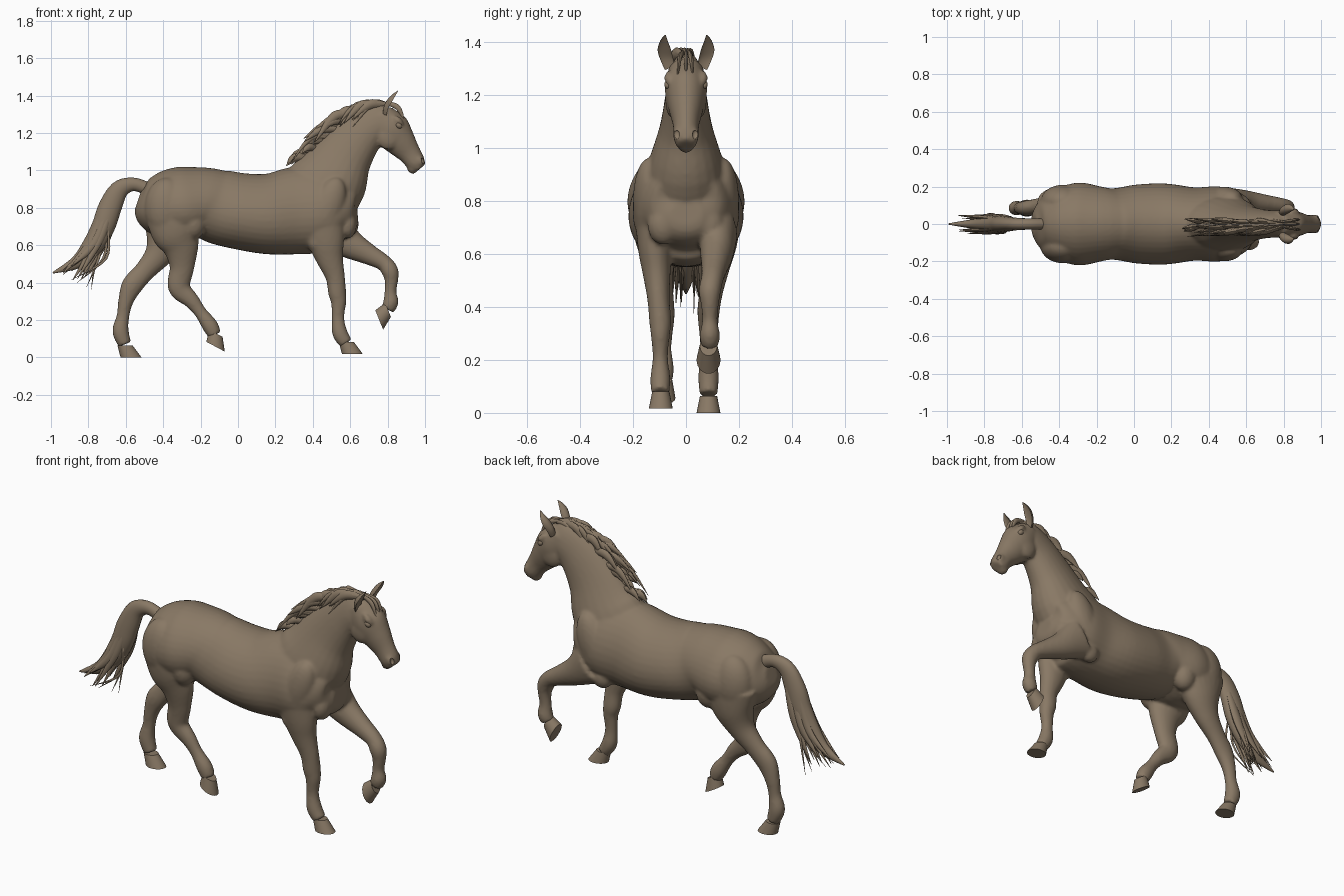
import bpy, bmesh, math, random
from mathutils import Matrix, Vector

random.seed(4)
cube = bpy.data.objects.get("Cube")
if cube:
    bpy.data.objects.remove(cube)

brown = bpy.data.materials.new("brown coat")
brown.use_nodes = True
brown.diffuse_color = (.25, .19, .13, 1)
brown.node_tree.nodes["Principled BSDF"].inputs["Base Color"].default_value = brown.diffuse_color


def finish(bm, name, angle=60):
    mesh = bpy.data.meshes.new(name)
    bm.to_mesh(mesh)
    bm.free()
    obj = bpy.data.objects.new(name, mesh)
    bpy.context.collection.objects.link(obj)
    mesh.materials.append(brown)
    bpy.ops.object.select_all(action='DESELECT')
    obj.select_set(True)
    bpy.context.view_layer.objects.active = obj
    bpy.ops.object.shade_smooth_by_angle(angle=math.radians(angle))
    return obj


def smooth_path(points, steps):
    """Catmull-Rom interpolation of stations (x, y, z, depth, width)."""
    p = [Vector(q) for q in points]
    p = [p[0]] + p + [p[-1]]
    result = []
    for a, b, c, d in zip(p, p[1:], p[2:], p[3:]):
        for i in range(steps):
            t = i / steps
            result.append(b + (c - a) * (t / 2) + (a * 2 - b * 5 + c * 4 - d) * (t * t / 2)
                          + (b * 3 - a - c * 3 + d) * (t ** 3 / 2))
    return result + [p[-1]]


def loft(bm, stations, sides=24, steps=5, egg=0, cup=0):
    """Skin elliptical rings along a path; egg narrows the top, cup hollows the underside."""
    path = smooth_path(stations, steps)
    centres = [Vector(p[:3]) for p in path]
    rings = []
    for i, p in enumerate(path):
        along = (centres[min(i + 1, len(path) - 1)] - centres[max(i - 1, 0)]).normalized()
        up = along.cross(Vector((0, 1, 0))).normalized()
        side = up.cross(along)
        ring = []
        for k in range(sides):
            s, c = math.sin(math.tau * k / sides), math.cos(math.tau * k / sides)
            depth = max(p[3], .001) * (1 - cup if s < 0 else 1)
            width = max(p[4], .001) * (1 - egg * s)
            ring.append(bm.verts.new(centres[i] + up * s * depth + side * c * width))
        rings.append(ring)
    for lower, upper in zip(rings, rings[1:]):
        for k in range(sides):
            j = (k + 1) % sides
            bm.faces.new((lower[k], lower[j], upper[j], upper[k]))
    bm.faces.new(rings[0][::-1])
    bm.faces.new(rings[-1])


def profile(bm, stations, y_start=0, y_end=0, **options):
    """Loft side-view stations (x, z, depth, width), drifting sideways along the way."""
    n = len(stations) - 1
    loft(bm, [(x, y_start + (y_end - y_start) * min(1, 2 * i / n), z, a, b)
              for i, (x, z, a, b) in enumerate(stations)], **options)


def ellipsoid(bm, centre, radii, pitch=0):
    matrix = (Matrix.Translation(centre) @ Matrix.Rotation(math.radians(pitch), 4, 'Y')
              @ Matrix.Diagonal((*radii, 1)))
    bmesh.ops.create_uvsphere(bm, u_segments=24, v_segments=16, radius=1, matrix=matrix)


def pair(bm, centre, radii, pitch=0):
    for side in (1, -1):
        ellipsoid(bm, (centre[0], side * centre[1], centre[2]), radii, pitch)


# Torso, neck and head
body = bmesh.new()
torso = [(-.535, .84, .05, .05), (-.5, .83, .125, .125), (-.42, .82, .175, .185),
         (-.3, .82, .2, .22), (-.18, .83, .185, .2), (-.1, .805, .2, .19),
         (.02, .78, .205, .21), (.17, .767, .217, .215), (.32, .785, .235, .195),
         (.45, .79, .23, .2), (.55, .78, .2, .175), (.61, .76, .13, .13), (.64, .76, .05, .06)]
neck = [(.38, .83, .2, .16), (.485, .935, .205, .145), (.57, 1.08, .155, .1),
        (.665, 1.2, .123, .078), (.75, 1.26, .11, .07), (.8, 1.27, .08, .06)]
head = [(.76, 1.3, .07, .065), (.815, 1.22, .103, .08), (.87, 1.15, .084, .066),
        (.917, 1.09, .062, .05), (.953, 1.038, .052, .047), (.975, 1.01, .034, .036)]
profile(body, torso, sides=36, egg=.12)
profile(body, neck, egg=.2)
profile(body, head)

# Legs
hind_right = [(-.34, .78, .16, .08), (-.33, .67, .135, .08), (-.305, .58, .095, .062),
              (-.3, .48, .066, .046), (-.315, .375, .06, .042), (-.25, .305, .043, .035),
              (-.2, .24, .034, .03), (-.15, .17, .043, .039), (-.125, .12, .036, .034)]
hind_left = [(-.36, .76, .16, .08), (-.38, .65, .12, .08), (-.425, .55, .076, .06),
             (-.5, .46, .056, .045), (-.565, .385, .057, .042), (-.6, .3, .041, .035),
             (-.615, .22, .034, .03), (-.628, .14, .044, .039), (-.605, .07, .036, .034)]
front_right = [(.44, .76, .13, .07), (.47, .62, .1, .063), (.49, .53, .074, .053),
               (.52, .43, .052, .042), (.53, .345, .048, .042), (.538, .295, .041, .036),
               (.535, .21, .033, .029), (.545, .13, .041, .038), (.578, .075, .036, .034)]
front_left = [(.5, .68, .12, .07), (.6, .605, .08, .063), (.7, .55, .056, .05),
              (.78, .505, .044, .042), (.813, .46, .045, .042), (.82, .41, .036, .034),
              (.815, .35, .032, .029), (.817, .295, .041, .038), (.8, .255, .035, .033)]
profile(body, hind_right, -.125, -.085)
profile(body, hind_left, .125, .085)
profile(body, front_right, -.125, -.097)
profile(body, front_left, .125, .09)

# Muscle masses, cheeks, brows and nostril wings
pair(body, (.48, .14, .8), (.085, .06, .17), 20)
pair(body, (.585, .085, .71), (.05, .06, .075))
pair(body, (.43, .13, .62), (.06, .045, .06))
pair(body, (-.38, .12, .8), (.12, .09, .16))
pair(body, (-.24, .135, .72), (.07, .065, .09))
pair(body, (.805, .048, 1.18), (.065, .03, .07))
pair(body, (.857, .064, 1.265), (.035, .018, .018), 45)
pair(body, (.97, .03, 1.05), (.024, .02, .028), -30)
ellipsoid(body, (.93, 0, 1.005), (.028, .03, .022), 40)

horse = finish(body, "horse_body")
remesh = horse.modifiers.new("Blend", 'REMESH')
remesh.mode = 'VOXEL'
remesh.voxel_size = .009
remesh.use_smooth_shade = True
relax = horse.modifiers.new("Relax", 'SMOOTH')
relax.factor, relax.iterations = .5, 6

# Nostril hollows
cutter_mesh = bmesh.new()
pair(cutter_mesh, (.99, .036, 1.05), (.01, .012, .018), -20)
cutter = finish(cutter_mesh, "nostril_cutter")
cutter.hide_render = True
cutter.display_type = 'WIRE'
cutter.hide_set(True)
cut = horse.modifiers.new("Nostrils", 'BOOLEAN')
cut.operation = 'DIFFERENCE'
cut.object = cutter

# Eyes
eyes = bmesh.new()
pair(eyes, (.86, .068, 1.24), (.019, .014, .015), 40)
finish(eyes, "eyes")

# Ears
for side, label in ((1, "left"), (-1, "right")):
    ear = bmesh.new()
    loft(ear, [(.795, side * .06, 1.3, .02, .02), (.805, side * .072, 1.335, .026, .024),
               (.825, side * .082, 1.37, .026, .025), (.842, side * .083, 1.4, .016, .016),
               (.857, side * .078, 1.426, .002, .002)], sides=16, cup=1.3)
    finish(ear, label + "_ear")

# Hooves: slanted cones tipped by the pitch of each foot
slant = Matrix(((1.12, 0, -.5, 0), (0, .9, 0, 0), (0, 0, 1, 0), (0, 0, 0, 1)))
for label, sole, pitch in (("front_right", (.612, -.095, .017), 0),
                           ("front_left", (.755, .085, .2), 68),
                           ("hind_right", (-.12, -.085, .057), 28),
                           ("hind_left", (-.572, .085, 0), 0)):
    hoof = bmesh.new()
    place = (Matrix.Translation(sole) @ Matrix.Rotation(math.radians(pitch), 4, 'Y')
             @ slant @ Matrix.Translation((0, 0, .032)))
    bmesh.ops.create_cone(hoof, cap_ends=True, segments=28, radius1=.05, radius2=.036,
                          depth=.064, matrix=place)
    finish(hoof, label + "_hoof", 40)


def lock(bm, start, middle, end, thickness):
    """One tapered lock of hair."""
    shape = ((start, .7), (middle, 1), (end, .06))
    loft(bm, [(*p, thickness * f, thickness * f * .6) for p, f in shape], sides=8, steps=6)


# Tail: a full core, with locks peeling off towards the tip
tail = bmesh.new()
core = [(-.48, .9, .035, .03), (-.56, .925, .036, .03), (-.635, .895, .05, .034),
        (-.685, .8, .062, .042), (-.72, .7, .062, .046), (-.775, .6, .056, .04),
        (-.86, .51, .036, .026), (-.99, .452, .004, .004)]
profile(tail, core, sides=16)
for i in range(20):
    y, shift = random.uniform(-.045, .045), random.uniform(-.045, .05)
    drop = random.uniform(-.03, .05)
    lock(tail, (-.69 + shift * .8, y * .7, .8 + shift * .3),
         (-.755 + shift, y, .62 + shift * .5),
         (-.88 + shift * 1.6, y * 1.3, .44 + drop - shift * .7), random.uniform(.012, .03))
for y in (-.05, -.02, .03, .055):
    lock(tail, (-.7, y * .6, .72), (-.73 - y * .5, y, .53), (-.84 + y, y, .39 - y * .5), .007)
finish(tail, "tail")

# Mane: locks swept back off the crest, with a forelock
mane = bmesh.new()
crest = smooth_path([(.33, 0, 1.06), (.46, 0, 1.17), (.59, 0, 1.29),
                     (.7, 0, 1.345), (.8, 0, 1.355)], 12)
for i in range(50):
    root = random.choice(crest)
    sweep = random.uniform(.08, .17) * (.55 if root.x < .45 else 1)
    y = random.uniform(-.07, .03)
    middle = root + Vector((-sweep * .5, y * .7, .012 - sweep * .12))
    end = root + Vector((-sweep * 1.15, y, -sweep * random.uniform(.4, .9)))
    lock(mane, root + Vector((.02, y * .25, -.005)), middle, end, random.uniform(.012, .026))
for y in (-.025, 0, .02):
    lock(mane, (.79, y * .5, 1.36), (.855, y, 1.335), (.893, y * 1.3, 1.255), .014)
finish(mane, "mane")
